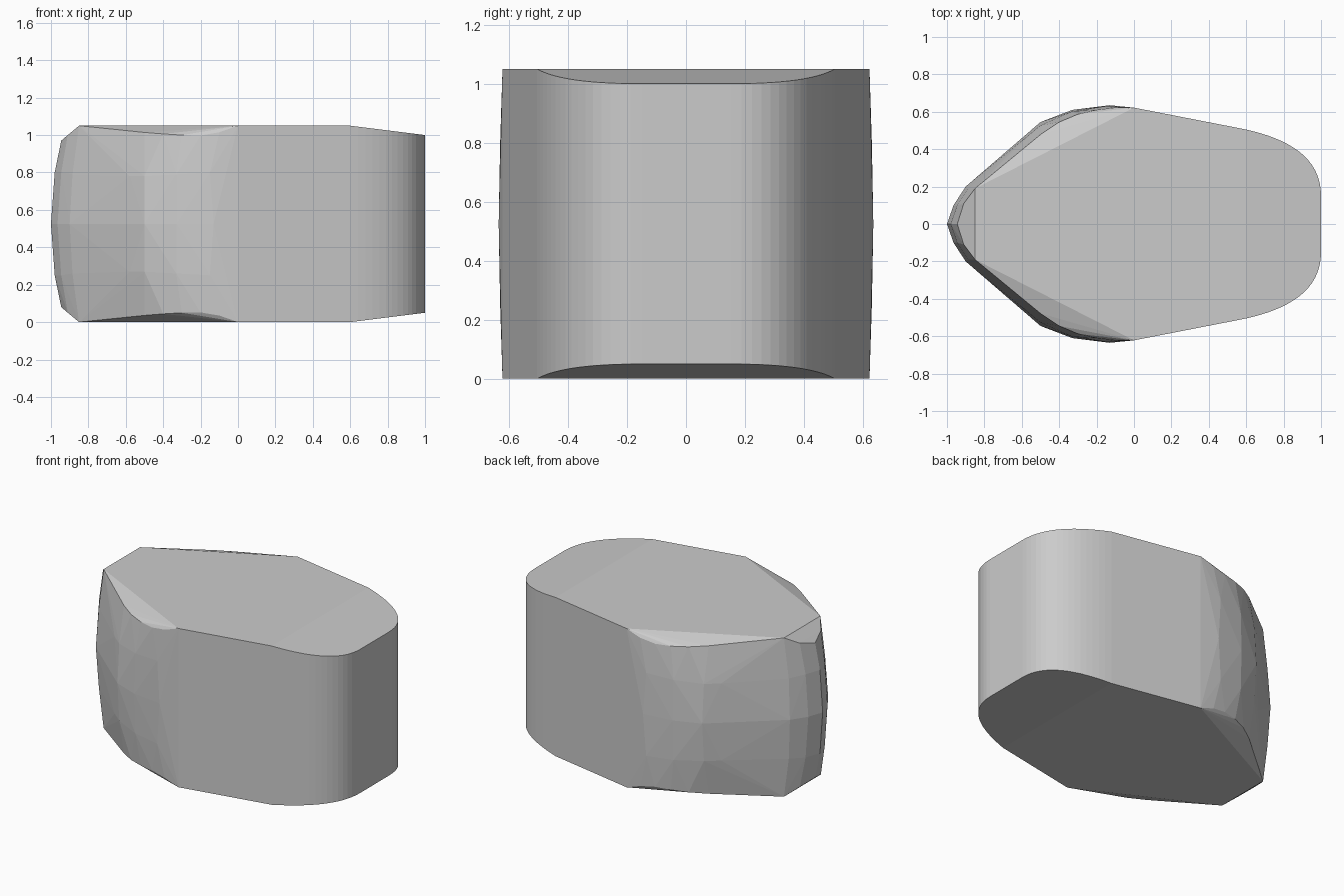
import bpy, bmesh

if "Cube" in bpy.data.objects:
    bpy.data.objects.remove(bpy.data.objects["Cube"])

H = 1.05          # full height
MID = H / 2

grey = bpy.data.materials.new("light grey")
grey.diffuse_color = (0.6, 0.6, 0.6, 1)
grey.use_nodes = True
grey.node_tree.nodes["Principled BSDF"].inputs["Base Color"].default_value = grey.diffuse_color

points = set()


def add(x, y, z):
    """Add a point mirrored left/right and top/bottom."""
    for sy in (1, -1):
        points.add((x, sy * y, z))
        points.add((x, sy * y, H - z))


def bezier(p, t):
    w = ((1 - t) ** 3, 3 * t * (1 - t) ** 2, 3 * t * t * (1 - t), t ** 3)
    return [sum(a * q[i] for a, q in zip(w, p)) for i in (0, 1)]


# Rounded end: vertical wall whose rim drops slightly towards the tip
END = ((0.6, 0.505), (0.82, 0.455), (1.0, 0.36), (1.0, 0.15))
STEPS = 16
for i in range(STEPS + 1):
    x, y = bezier(END, i / STEPS)
    add(x, y, H - 0.05 * (x - 0.6) / 0.4)

# Upper rim of the tapered end
for p in ((0.0, 0.622, 1.05), (-0.1, 0.622, 1.015), (-0.2, 0.61, 0.998),
          (-0.3, 0.587, 1.0), (-0.4, 0.545, 1.006), (-0.5, 0.478, 1.014),
          (-0.85, 0.19, 1.05), (-0.91, 0.11, 1.0), (-0.945, 0.0, 0.97)):
    add(*p)

# Bulging shoulder ring
for p in ((-0.15, 0.63, 0.8), (-0.33, 0.602, 0.79), (-0.5, 0.527, 0.78),
          (-0.58, 0.461, 0.78), (-0.885, 0.19, 0.79), (-0.945, 0.1, 0.8),
          (-0.98, 0.0, 0.8)):
    add(*p)

# Widest ring at mid height
for p in ((-0.13, 0.635), (-0.33, 0.61), (-0.5, 0.545), (-0.9, 0.2),
          (-0.965, 0.1), (-1.0, 0.0)):
    add(*p, MID)

# Skin the profile rings into one closed convex body
bm = bmesh.new()
for p in sorted(points):
    bm.verts.new(p)
hull = bmesh.ops.convex_hull(bm, input=bm.verts)
loose = [v for v in bm.verts if not v.link_faces]
bmesh.ops.delete(bm, geom=loose, context='VERTS')
bmesh.ops.recalc_face_normals(bm, faces=bm.faces)
mesh = bpy.data.meshes.new("rounded_block")
bm.to_mesh(mesh)
bm.free()
mesh.materials.append(grey)
body = bpy.data.objects.new("rounded_block", mesh)
bpy.context.collection.objects.link(body)
